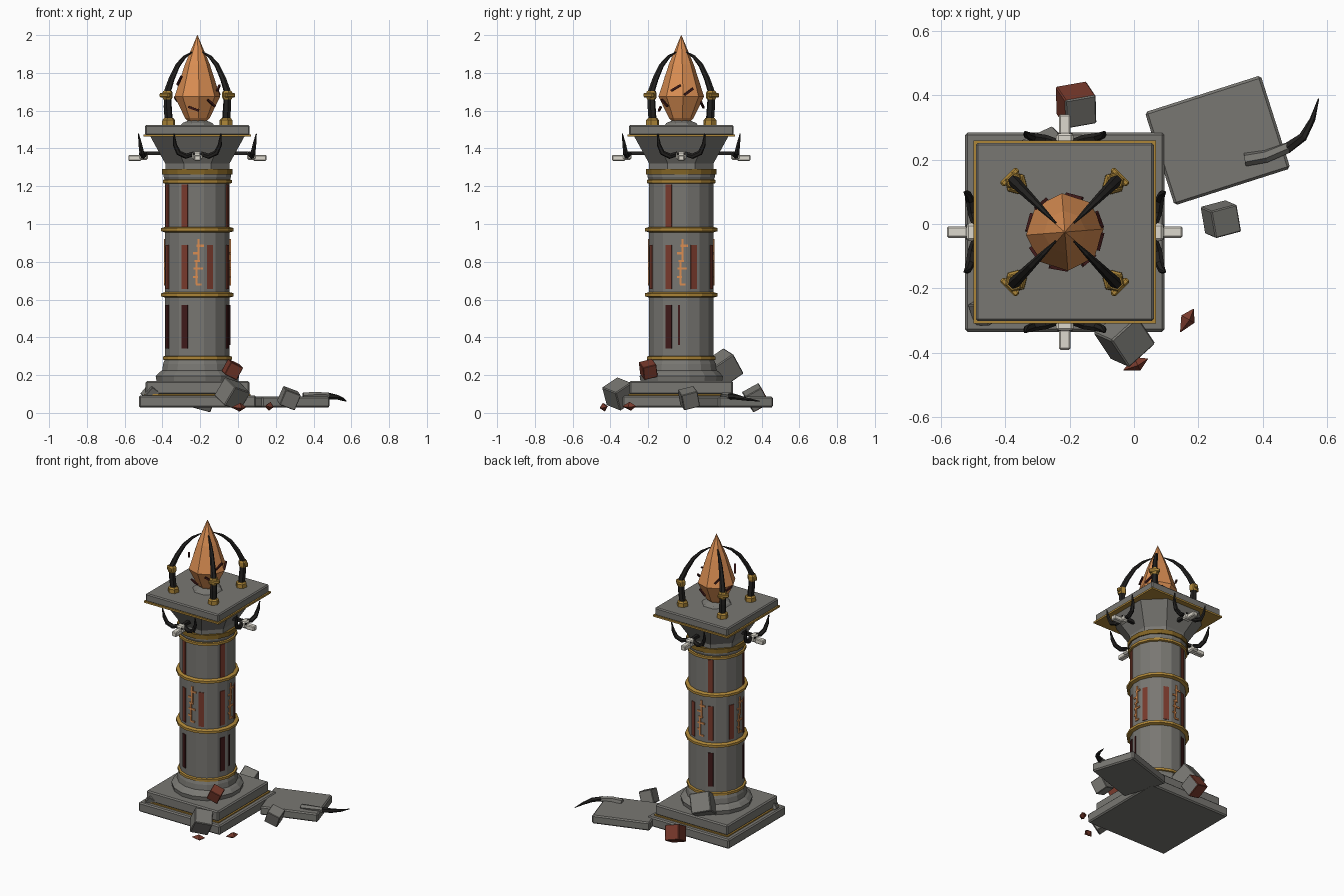
import bpy, bmesh, math
from mathutils import Vector, Matrix, Euler

if "Cube" in bpy.data.objects:
    bpy.data.objects.remove(bpy.data.objects["Cube"])

CX, CY = -0.215, -0.025
CENTRE = Matrix.Translation((CX, CY, 0))


def mat(name, rgb):
    m = bpy.data.materials.new(name)
    m.diffuse_color = (*rgb, 1)
    m.use_nodes = True
    m.node_tree.nodes["Principled BSDF"].inputs["Base Color"].default_value = m.diffuse_color
    return m


STONE = mat("stone grey", (0.19, 0.186, 0.17))
GOLD = mat("old gold", (0.42, 0.24, 0.04))
DARK_GOLD = mat("dark gold", (0.22, 0.125, 0.018))
CRYSTAL = mat("orange crystal", (0.70, 0.27, 0.085))
HORN = mat("black horn", (0.016, 0.015, 0.014))
BONE = mat("pale bone", (0.72, 0.69, 0.61))
RED = mat("rust red", (0.19, 0.042, 0.025))
MAROON = mat("dark maroon", (0.05, 0.01, 0.01))


def finish(bm, name, *mats):
    bmesh.ops.recalc_face_normals(bm, faces=bm.faces[:])
    me = bpy.data.meshes.new(name)
    bm.to_mesh(me)
    bm.free()
    for m in mats:
        me.materials.append(m)
    ob = bpy.data.objects.new(name, me)
    bpy.context.collection.objects.link(ob)
    return ob


def box(name, size, loc, m, rot=(0, 0, 0), bevel=0.0, frame=None):
    bm = bmesh.new()
    bmesh.ops.create_cube(bm, size=1, matrix=Matrix.Diagonal((*size, 1)))
    if bevel:
        bmesh.ops.bevel(bm, geom=bm.edges[:], offset=bevel, segments=1, affect='EDGES')
    M = Matrix.Translation(loc) @ Euler([math.radians(a) for a in rot]).to_matrix().to_4x4()
    bm.transform((frame or Matrix()) @ M)
    return finish(bm, name, m)


def loft(name, rings, m, frame=CENTRE):
    """Skin closed rings of equal point count and cap both ends."""
    bm = bmesh.new()
    vs = [[bm.verts.new(p) for p in r] for r in rings]
    n = len(vs[0])
    for a, b in zip(vs, vs[1:]):
        for i in range(n):
            bm.faces.new((a[i], a[(i + 1) % n], b[(i + 1) % n], b[i]))
    bm.faces.new(vs[0])
    bm.faces.new(vs[-1])
    bm.transform(frame)
    return finish(bm, name, m)


def ring(r, z, n, off=0.5):
    return [(r * math.cos((i + off) * math.tau / n), r * math.sin((i + off) * math.tau / n), z)
            for i in range(n)]


def turned(name, profile, n, m, off=0.5, frame=CENTRE):
    return loft(name, [ring(r, z, n, off) for r, z in profile], m, frame)


def tube(name, path, radii, m, frame=CENTRE, n=6):
    pts = [Vector(p) for p in path]
    rings = []
    for i, p in enumerate(pts):
        t = (pts[min(i + 1, len(pts) - 1)] - pts[max(i - 1, 0)]).normalized()
        q = Vector((0, 0, 1)).rotation_difference(t)
        rings.append([p + q @ Vector(v) for v in ring(radii[i], 0, n)])
    return loft(name, rings, m, frame)


def spin(deg):
    return CENTRE @ Matrix.Rotation(math.radians(deg), 4, 'Z')


# Plinth
box("lower_plinth", (0.62, 0.62, 0.065), (CX, CY, 0.06), STONE, bevel=0.008)
box("plinth_trim", (0.56, 0.56, 0.008), (CX, CY, 0.096), GOLD)
box("upper_plinth", (0.55, 0.55, 0.07), (CX, CY, 0.133), STONE, bevel=0.008)

# Column with flared foot
turned("column_foot", [(0.22, 0.165), (0.225, 0.195), (0.205, 0.215), (0.19, 0.225),
                       (0.185, 0.26), (0.175, 0.285)], 16, STONE)
turned("column_shaft", [(0.174, 0.27), (0.174, 1.23), (0.182, 1.25), (0.182, 1.27)], 16, STONE)
for z, r in ((0.29, 0.186), (0.625, 0.196), (0.97, 0.196), (1.225, 0.186)):
    turned("gold_band", [(r - 0.02, z - 0.014), (r, z - 0.008), (r, z + 0.008),
                         (r - 0.02, z + 0.014)], 16, GOLD)
turned("collar", [(0.19, 1.262), (0.19, 1.292)], 16, DARK_GOLD)


# Flared eight-sided capital
def octagon(h, c, z):
    return [(h, c, z), (c, h, z), (-c, h, z), (-h, c, z),
            (-h, -c, z), (-c, -h, z), (c, -h, z), (h, -c, z)]


loft("capital", [octagon(0.17, 0.072, 1.285), octagon(0.17, 0.072, 1.32),
                 octagon(0.25, 0.13, 1.465)], STONE)
box("cap_trim", (0.568, 0.568, 0.012), (CX, CY, 1.468), GOLD)
box("cap_slab", (0.554, 0.554, 0.054), (CX, CY, 1.497), STONE, bevel=0.007)


# Inlaid stripes: angle lists for each storey of the column
def stripe(angle, z0, z1, width, m):
    box("stripe", (0.008, width, z1 - z0), (0.1715, 0, (z0 + z1) / 2), m, frame=spin(angle))


for a in (-22.5, 112.5, 202.5, 247.5):
    stripe(a, 0.34, 0.57, 0.034, MAROON)
    stripe(a, 0.985, 1.21, 0.034, RED)
stripe(-4, 0.36, 0.57, 0.011, MAROON)
for k in range(8):
    stripe(22.5 + 45 * k, 0.655, 0.89, 0.034, RED)

# Glowing runes on four sides
for k in range(4):
    F = spin(90 * k)
    box("rune_stem_low", (0.009, 0.011, 0.13), (0.1725, -0.005, 0.745), CRYSTAL, frame=F)
    box("rune_stem_high", (0.009, 0.011, 0.12), (0.1725, 0.006, 0.86), CRYSTAL, frame=F)
    for z, y, w in ((0.68, 0.008, 0.03), (0.72, -0.01, 0.025), (0.765, 0.005, 0.05),
                    (0.805, 0, 0.03), (0.845, -0.008, 0.03), (0.885, 0.015, 0.04)):
        box("rune_bar", (0.009, w, 0.011), (0.1725, y, z), CRYSTAL, frame=F)

# Horned skull on each side of the capital
for k in range(4):
    F = spin(90 * k)
    box("skull_bracket", (0.1, 0.02, 0.02), (0.22, 0, 1.375), HORN, frame=F)
    box("skull_head", (0.045, 0.055, 0.044), (0.285, 0, 1.362), BONE, bevel=0.008, frame=F)
    box("skull_snout", (0.07, 0.036, 0.032), (0.331, 0, 1.35), BONE, bevel=0.005, frame=F)
    for s in (-1, 1):
        box("skull_eye", (0.008, 0.011, 0.011), (0.304, s * 0.018, 1.372), HORN, frame=F)
        tube("skull_horn", [(0.275, s * 0.02, 1.372), (0.288, s * 0.06, 1.359),
                            (0.295, s * 0.10, 1.377), (0.302, s * 0.119, 1.42),
                            (0.312, s * 0.124, 1.478)],
             [0.013, 0.015, 0.014, 0.011, 0.003], HORN, F)

# Crystal on its seat
turned("crystal_seat", [(0.10, 1.518), (0.085, 1.535), (0.05, 1.548)], 8, STONE)
turned("crystal", [(0.045, 1.54), (0.065, 1.56), (0.121, 1.675), (0.066, 1.845), (0.001, 2.0)],
       8, CRYSTAL, off=0.1)
for a, z, tilt in ((20, 1.70, 35), (75, 1.63, -30), (130, 1.73, 45), (165, 1.66, 20),
                   (215, 1.76, 50), (260, 1.61, -20), (310, 1.64, -35), (345, 1.72, 30)):
    box("dark_splinter", (0.01, 0.06, 0.011), (0.115, 0, z), MAROON, rot=(tilt, 0, 0),
        frame=spin(a))

# Claws around the crystal
for k in range(4):
    F = spin(45 + 90 * k)
    turned("claw_socket", [(0.036, 1.52), (0.035, 1.55), (0.026, 1.56)], 6, GOLD,
           frame=F @ Matrix.Translation((0.215, 0, 0)))
    tube("claw", [(0.215, 0, 1.55), (0.222, 0, 1.62), (0.225, 0, 1.70), (0.192, 0, 1.77),
                  (0.147, 0, 1.84), (0.095, 0, 1.885), (0.04, 0, 1.91)],
         [0.022, 0.022, 0.019, 0.016, 0.013, 0.009, 0.003], HORN, F)
    turned("claw_band", [(0.023, 1.66), (0.028, 1.67), (0.028, 1.695), (0.023, 1.705)], 6, GOLD,
           frame=F @ Matrix.Translation((0.224, 0, 0)))
    box("claw_stud", (0.02, 0.07, 0.024), (0.242, 0, 1.682), GOLD, bevel=0.005, frame=F)

# Fallen slab and broken horn with a stone root
box("fallen_slab", (0.378, 0.304, 0.058), (0.26, 0.26, 0.057), STONE, rot=(0, 0, 17.7), bevel=0.008)
tube("broken_horn_root", [(0.345, 0.2, 0.088), (0.41, 0.21, 0.092), (0.478, 0.237, 0.089)],
     [0.021, 0.02, 0.018], STONE, Matrix())
tube("broken_horn", [(0.475, 0.235, 0.09), (0.525, 0.27, 0.083), (0.555, 0.325, 0.072),
                     (0.574, 0.39, 0.062)], [0.018, 0.014, 0.009, 0.002], HORN, Matrix())

# Rubble blocks: size, location, rotation, red staining (1 partly, 2 fully)
for size, loc, rot, red in (
        (0.088, (0.27, 0.015, 0.078), (15, 20, 15), 0),
        (0.115, (-0.03, -0.355, 0.10), (30, 15, 42), 0),
        (0.13, (-0.27, 0.20, 0.24), (35, 15, 25), 0),
        (0.075, (-0.03, -0.20, 0.23), (15, 25, 20), 2),
        (0.10, (-0.18, 0.37, 0.08), (30, 15, 10), 1),
        (0.07, (-0.46, -0.27, 0.10), (20, 35, 30), 0)):
    ob = box("rubble_block", (size, size, size), loc, STONE, rot, bevel=size * 0.04)
    ob.data.materials.append(RED)
    for p in ob.data.polygons:
        if red == 2 or (red == 1 and (p.normal.y > 0.3 or p.normal.x < -0.5)):
            p.material_index = 1

# Red crystal shards on the ground
for x, y, z, a in ((0.165, -0.30, 0.035, 60), (0.005, -0.437, 0.03, 25)):
    turned("red_shard", [(0.001, -0.042), (0.024, 0.005), (0.001, 0.042)], 4, RED, off=0.15,
           frame=Matrix.Translation((x, y, z)) @ Matrix.Rotation(math.radians(a), 4, 'Z')
           @ Matrix.Rotation(math.radians(90), 4, 'Y'))
